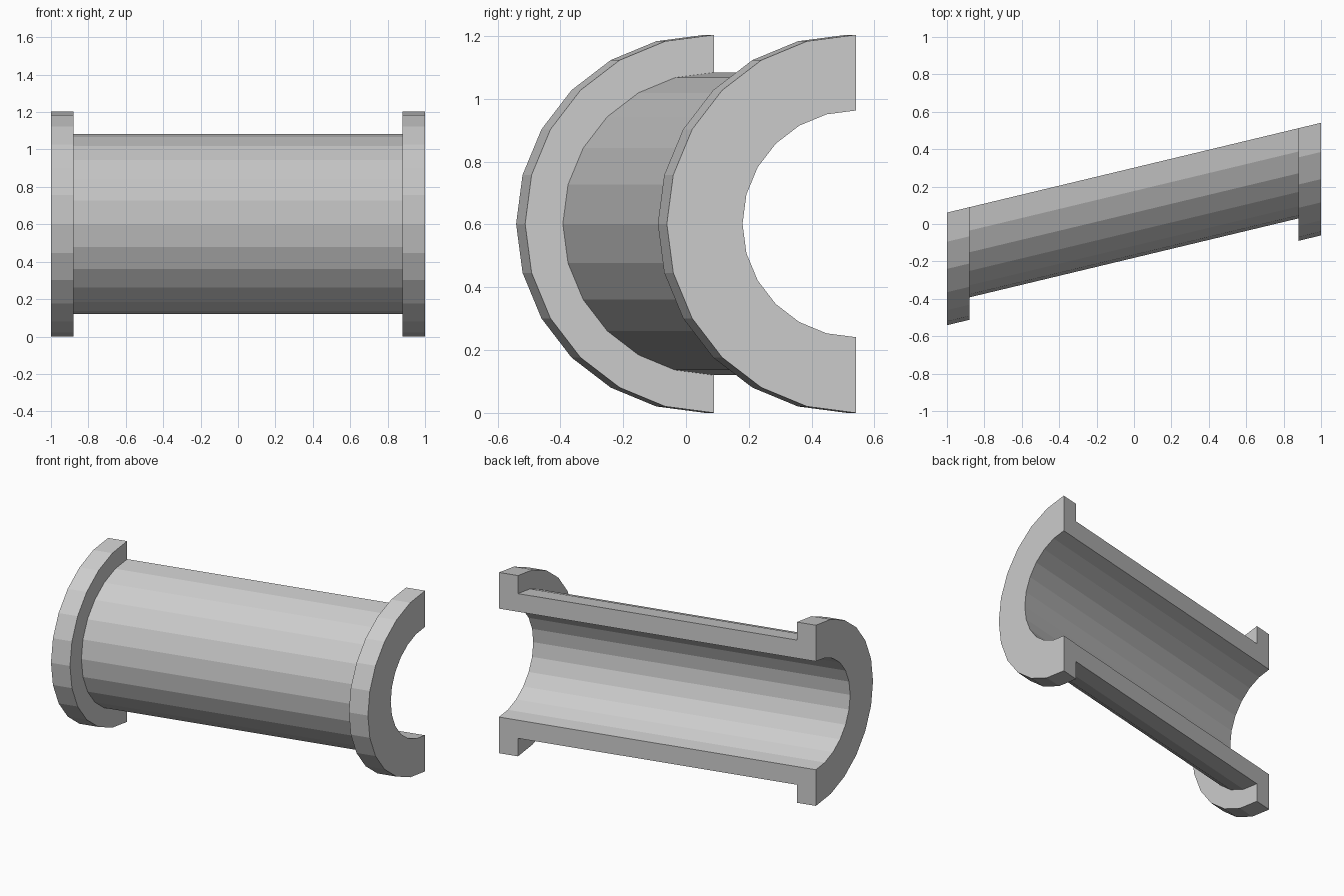
import bpy, bmesh
from math import sin, cos, pi

if "Cube" in bpy.data.objects:
    bpy.data.objects.remove(bpy.data.objects["Cube"])

R_FLANGE, R_BODY, R_BORE = 0.602, 0.482, 0.361
HALF, INNER = 1.0, 0.88      # flange outer and inner x positions
SEGMENTS = 12                # facets over the half circle
SHEAR = 0.24                 # y offset per unit of x

# wall section as (x, radius): bore, flange, body, flange
profile = [(-HALF, R_BORE), (-HALF, R_FLANGE), (-INNER, R_FLANGE), (-INNER, R_BODY),
           (INNER, R_BODY), (INNER, R_FLANGE), (HALF, R_FLANGE), (HALF, R_BORE)]

# sweep the section through a half turn, slanting it along x
bm = bmesh.new()
rings = []
for i in range(SEGMENTS + 1):
    a = pi * i / SEGMENTS
    rings.append([bm.verts.new((x, R_FLANGE / 2 + SHEAR * x - r * sin(a), R_FLANGE + r * cos(a)))
                  for x, r in profile])
n = len(profile)
for a, b in zip(rings, rings[1:]):
    for j in range(n):
        k = (j + 1) % n
        bm.faces.new((a[j], a[k], b[k], b[j]))

# flat cut faces along the split
bm.faces.new(rings[0])
bm.faces.new(rings[-1])
bmesh.ops.recalc_face_normals(bm, faces=bm.faces[:])

mesh = bpy.data.meshes.new("flanged_half_pipe")
bm.to_mesh(mesh)
bm.free()
bpy.context.collection.objects.link(bpy.data.objects.new("flanged_half_pipe", mesh))
